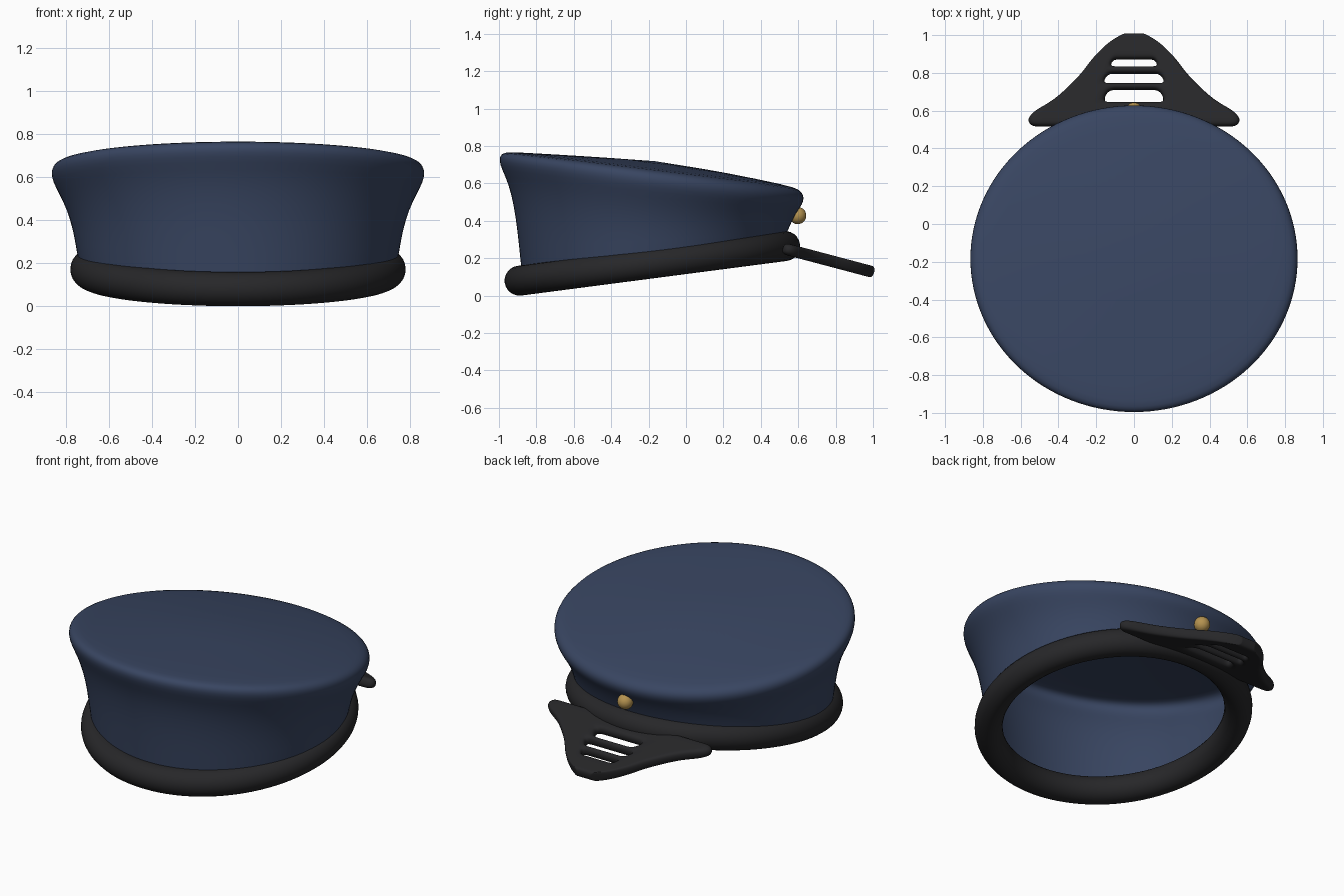
import bpy, bmesh, math

if "Cube" in bpy.data.objects:
    bpy.data.objects.remove(bpy.data.objects["Cube"])


def material(name, color):
    m = bpy.data.materials.new(name)
    m.diffuse_color = (*color, 1)
    m.use_nodes = True
    m.node_tree.nodes["Principled BSDF"].inputs["Base Color"].default_value = m.diffuse_color
    return m


navy = material("navy_cloth", (0.04, 0.06, 0.12))
black = material("black_leather", (0.02, 0.02, 0.022))
gold = material("brass", (0.46, 0.29, 0.08))


def finish(ob, name, mat):
    ob.name = name
    ob.data.materials.append(mat)
    for p in ob.data.polygons:
        p.use_smooth = True
    return ob


def mesh_object(bm, name, mat):
    bmesh.ops.recalc_face_normals(bm, faces=bm.faces)
    me = bpy.data.meshes.new(name)
    bm.to_mesh(me)
    bm.free()
    ob = bpy.data.objects.new(name, me)
    bpy.context.collection.objects.link(ob)
    return finish(ob, name, mat)


def interp(table, t):
    for (a, va), (b, vb) in zip(table, table[1:]):
        if t <= b:
            return va + (vb - va) * (t - a) / (b - a)
    return table[-1][1]


# Crown: tilted elliptical rings given as back y, back z, front y, front z, half width
rings = [
    (-0.875, 0.09, 0.515, 0.27, 0.735),
    (-0.885, 0.18, 0.53, 0.31, 0.75),
    (-0.90, 0.33, 0.55, 0.36, 0.765),
    (-0.92, 0.48, 0.575, 0.415, 0.795),
    (-0.95, 0.60, 0.602, 0.46, 0.835),
    (-0.985, 0.675, 0.622, 0.488, 0.862),
    (-1.00, 0.72, 0.632, 0.52, 0.87),
    (-0.995, 0.75, 0.624, 0.548, 0.862),
    (-0.972, 0.766, 0.60, 0.57, 0.838),
    (-0.92, 0.768, 0.55, 0.588, 0.785),
    (-0.55, 0.746, 0.22, 0.657, 0.40),
]
N = 64
bm = bmesh.new()
loops = []
for yb, zb, yf, zf, rx in rings:
    loop = []
    for i in range(N):
        a = 2 * math.pi * i / N
        s = math.sin(a)
        loop.append(bm.verts.new((rx * math.cos(a),
                                  (yb + yf) / 2 + (yf - yb) / 2 * s,
                                  (zb + zf) / 2 + (zf - zb) / 2 * s)))
    loops.append(loop)
apex = bm.verts.new((0, -0.165, 0.72))
for lo, hi in zip(loops, loops[1:]):
    for i in range(N):
        j = (i + 1) % N
        bm.faces.new((lo[i], lo[j], hi[j], hi[i]))
for i in range(N):
    bm.faces.new((loops[-1][i], loops[-1][(i + 1) % N], apex))
crown = mesh_object(bm, "crown", navy)
crown.modifiers.new("smooth", 'SUBSURF').levels = 1
crown.modifiers["smooth"].render_levels = 1

# Rolled head band, tipped up toward the visor
bpy.ops.mesh.primitive_torus_add(major_radius=0.716, minor_radius=0.08,
                                 major_segments=96, minor_segments=24,
                                 location=(0, -0.18, 0.1725),
                                 rotation=(math.atan2(0.185, 1.42), 0, 0))
band = finish(bpy.context.object, "head_band", black)
band.scale.x = 0.98

# Visor: bell-shaped sloping plate with three vent slots
half_width = [(0.52, 0.55), (0.56, 0.575), (0.60, 0.53), (0.65, 0.43), (0.72, 0.355),
              (0.79, 0.285), (0.87, 0.225), (0.94, 0.16), (0.98, 0.10), (1.01, 0.04)]
ys = [0.515, 0.555, 0.60, 0.645, 0.71, 0.745, 0.795, 0.835, 0.87, 0.91, 0.95, 0.98, 1.007]
slots = {3: 0.17, 5: 0.145, 7: 0.11}
C = 16
bm = bmesh.new()
grid = []
for y in ys:
    w = interp(half_width, y)
    z = 0.245 - 0.265 * (y - 0.55)
    grid.append([bm.verts.new((w * (2 * i / C - 1), y, z)) for i in range(C + 1)])
for r in range(len(ys) - 1):
    for i in range(C):
        quad = (grid[r][i], grid[r][i + 1], grid[r + 1][i + 1], grid[r + 1][i])
        if abs(sum(v.co.x for v in quad) / 4) < slots.get(r, 0):
            continue
        bm.faces.new(quad)
visor = mesh_object(bm, "visor", black)
thick = visor.modifiers.new("thickness", 'SOLIDIFY')
thick.thickness = 0.062
thick.offset = 0
sub = visor.modifiers.new("rounding", 'SUBSURF')
sub.levels = sub.render_levels = 2

# Brass button above the visor
bpy.ops.mesh.primitive_uv_sphere_add(segments=32, ring_count=16, radius=0.046,
                                     location=(0, 0.597, 0.428))
finish(bpy.context.object, "button", gold)
